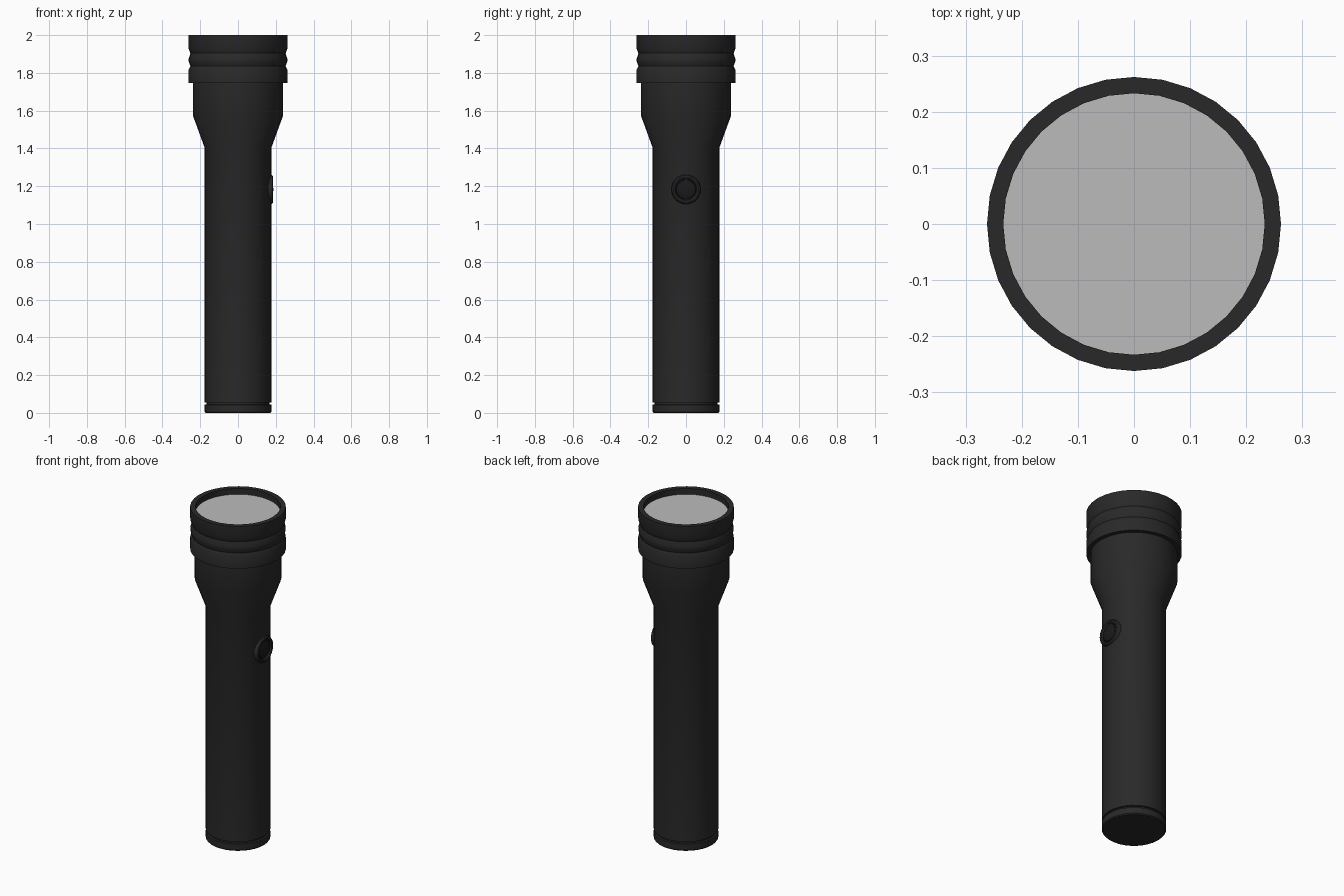
import bpy, bmesh, math
from mathutils import Matrix

if "Cube" in bpy.data.objects:
    bpy.data.objects.remove(bpy.data.objects["Cube"])


def material(name, rgb):
    m = bpy.data.materials.new(name)
    m.diffuse_color = (*rgb, 1)
    m.use_nodes = True
    m.node_tree.nodes["Principled BSDF"].inputs["Base Color"].default_value = m.diffuse_color
    return m


BLACK = material("black_metal", (0.022, 0.022, 0.022))
RUBBER = material("black_rubber", (0.01, 0.01, 0.01))
GLASS = material("lens_grey", (0.5, 0.5, 0.5))


def lathe(name, profile, mat, sides=32, matrix=Matrix()):
    """Turn a (radius, height) profile around z; radius 0 closes at the axis."""
    bm = bmesh.new()
    verts = [bm.verts.new((r, 0, z)) for r, z in profile]
    edges = [bm.edges.new(pair) for pair in zip(verts, verts[1:])]
    bmesh.ops.spin(bm, geom=verts + edges, axis=(0, 0, 1), cent=(0, 0, 0),
                   angle=math.tau, steps=sides, use_duplicate=False)
    bmesh.ops.remove_doubles(bm, verts=bm.verts, dist=1e-4)
    bmesh.ops.recalc_face_normals(bm, faces=bm.faces)
    bm.transform(matrix)
    mesh = bpy.data.meshes.new(name)
    bm.to_mesh(mesh)
    bm.free()
    mesh.materials.append(mat)
    ob = bpy.data.objects.new(name, mesh)
    bpy.context.collection.objects.link(ob)
    bpy.ops.object.select_all(action='DESELECT')
    ob.select_set(True)
    bpy.context.view_layer.objects.active = ob
    bpy.ops.object.shade_smooth_by_angle(angle=math.radians(32))
    return ob


# Tail cap, with the narrow neck of the groove above it
lathe("tail_cap", [(0, 0), (0.172, 0), (0.177, 0.006), (0.177, 0.043),
                   (0.167, 0.045), (0.167, 0.056)], BLACK)

# Barrel flaring into the head
lathe("barrel", [(0.167, 0.054), (0.177, 0.056), (0.177, 1.405),
                 (0.238, 1.572), (0.238, 1.746)], BLACK)

# Bezel with two shallow grip grooves and an open recessed rim
lathe("bezel", [(0.236, 1.746), (0.262, 1.746), (0.262, 1.815), (0.252, 1.836),
                (0.261, 1.860), (0.261, 1.876), (0.252, 1.904), (0.262, 1.930),
                (0.262, 2.0), (0.233, 2.0), (0.233, 1.955)], BLACK)

# Lens
lathe("lens", [(0, 1.965), (0.233, 1.965)], GLASS)

# Switch on the right side: ring and domed button, turned to face +x
side = Matrix.Translation((0, 0, 1.183)) @ Matrix.Rotation(math.pi / 2, 4, 'Y')
lathe("switch_ring", [(0.078, 0.15), (0.078, 0.176), (0.074, 0.183), (0.067, 0.186),
                      (0.059, 0.184), (0.054, 0.176)], BLACK, matrix=side)
lathe("switch_button", [(0.054, 0.172), (0.050, 0.179), (0.040, 0.183),
                        (0.022, 0.186), (0, 0.187)], RUBBER, matrix=side)
